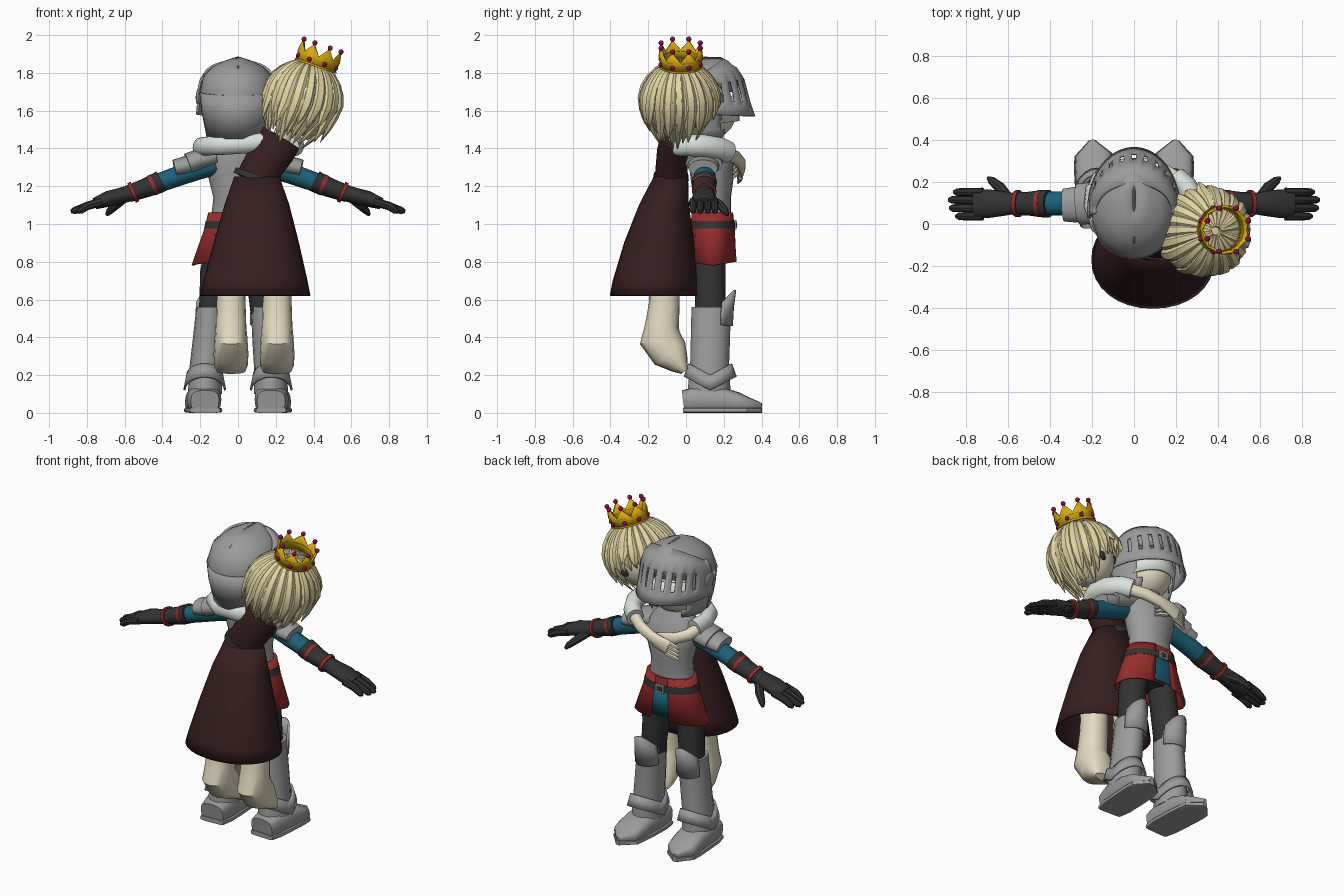
import bpy, bmesh, math, random
from math import sin, cos, radians, tau
from mathutils import Vector, Matrix

random.seed(4)
if "Cube" in bpy.data.objects:
    bpy.data.objects.remove(bpy.data.objects["Cube"])
parts = []


def material(name, *rgb):
    m = bpy.data.materials.new(name)
    m.use_nodes = True
    m.diffuse_color = (*rgb, 1)
    m.node_tree.nodes["Principled BSDF"].inputs["Base Color"].default_value = (*rgb, 1)
    return m


STEEL = material("steel grey", .33, .33, .33)
BLACK = material("charcoal", .033, .033, .034)
MAROON = material("dark maroon", .038, .013, .014)
HAIR = material("straw blond", .77, .67, .37)
SKIN = material("pale skin", .78, .71, .53)
WHITE = material("soft white", .69, .76, .7)
TEAL = material("teal cloth", .012, .12, .19)
RED = material("red cloth", .31, .026, .026)
GOLD = material("gold", .69, .41, .004)
GEM = material("magenta gem", .26, .004, .07)


def finish(name, bm, mat, mirror=False, thick=0, matrix=None):
    if matrix:
        bm.transform(matrix)
    bmesh.ops.recalc_face_normals(bm, faces=bm.faces)
    me = bpy.data.meshes.new(name)
    bm.to_mesh(me)
    bm.free()
    me.materials.append(mat)
    ob = bpy.data.objects.new(name, me)
    bpy.context.collection.objects.link(ob)
    if thick:
        mod = ob.modifiers.new("thickness", 'SOLIDIFY')
        mod.thickness, mod.offset = thick, 0
    if mirror:
        ob.modifiers.new("mirror", 'MIRROR')
    parts.append(ob)
    return ob


def skin_rings(bm, rings, closed=True, skip=lambda i, j: False):
    n = len(rings[0])
    for j, (low, high) in enumerate(zip(rings, rings[1:])):
        for i in range(n if closed else n - 1):
            if not skip(i, j):
                k = (i + 1) % n
                bm.faces.new((low[i], low[k], high[k], high[i]))


def add_loft(bm, rows, n=16, ref=(1, 0, 0), flat=False, p=1, cap=True):
    """Rows are x, y, z, half size along ref, half size across it."""
    pts, ref, rings = [Vector(r[:3]) for r in rows], Vector(ref), []
    for i, r in enumerate(rows):
        t = pts[min(i + 1, len(pts) - 1)] - pts[max(i - 1, 0)]
        t = Vector((0, 0, 1)) if flat else t.normalized()
        u = (ref - t * ref.dot(t)).normalized()
        v = t.cross(u)
        ring = []
        for k in range(n):
            c, s = cos(tau * k / n), sin(tau * k / n)
            c, s = (math.copysign(abs(q) ** p, q) for q in (c, s))
            ring.append(bm.verts.new(pts[i] + u * c * r[3] + v * s * r[4]))
        rings.append(ring)
    skin_rings(bm, rings)
    if cap:
        bm.faces.new(rings[0])
        bm.faces.new(rings[-1])


def loft(name, rows, mat, mirror=False, thick=0, keep=None, **kw):
    bm = bmesh.new()
    add_loft(bm, rows, **kw)
    if keep:
        bad = [f for f in bm.faces if not keep(f.calc_center_median())]
        bmesh.ops.delete(bm, geom=bad, context='FACES')
    return finish(name, bm, mat, mirror, thick)


def shell(name, rows, mat, start, end, n, cx=0, cy=0, mirror=False, thick=.012,
          skip=lambda i, j: False):
    """Curved plate; rows are front z, side z, x radius, y radius; angle 0 is +y."""
    bm, rings = bmesh.new(), []
    for zf, zs, rx, ry in rows:
        angles = [radians(start + (end - start) * i / n) for i in range(n + 1)]
        rings.append([bm.verts.new((cx + rx * sin(a), cy + ry * cos(a),
                                    zs + (zf - zs) * abs(cos(a)))) for a in angles])
    skin_rings(bm, rings, False, skip)
    bmesh.ops.remove_doubles(bm, verts=bm.verts, dist=.0005)
    return finish(name, bm, mat, mirror, thick)


def add_ball(bm, centre, size, seg=16):
    m = Matrix.Translation(centre) @ Matrix.Diagonal((*size, 1))
    bmesh.ops.create_uvsphere(bm, u_segments=seg, v_segments=seg // 2 + 2, radius=1, matrix=m)


def ball(name, centre, size, mat, mirror=False):
    bm = bmesh.new()
    add_ball(bm, centre, size, 20)
    return finish(name, bm, mat, mirror)


def block(name, centre, size, mat):
    bm = bmesh.new()
    bmesh.ops.create_cube(bm, matrix=Matrix.Translation(centre) @ Matrix.Diagonal((*size, 1)))
    finish(name, bm, mat)


# Knight: boots and legs
foot = [(.175, -.012, .06, .075, .06), (.178, .06, .07, .09, .07), (.185, .2, .066, .093, .066),
        (.19, .27, .055, .092, .055), (.193, .33, .042, .086, .04), (.2, .4, .034, .01, .018)]
loft("boot_foot", foot, STEEL, True, p=.65)
loft("boot_sole", [(x, y, .014, a + .005, .014) for x, y, z, a, b in foot], STEEL, True, p=.4)
loft("boot_shaft", [(.176, .122, .1, .09, .115), (.17, .125, .25, .086, .103),
                    (.155, .13, .42, .081, .104), (.145, .133, .56, .076, .104)], STEEL, True, flat=True)
shell("ankle_plate", [(.26, .2, .092, .11), (.19, .12, .108, .135)], STEEL,
      0, 360, 24, .176, .128, True)
shell("knee_plate", [(.65, .53, .08, .13), (.56, .5, .085, .118), (.46, .47, .086, .112)],
      STEEL, -62, 62, 10, .145, .13, True)
loft("thigh", [(.137, .13, .52, .07, .08), (.12, .125, .75, .08, .083), (.09, .125, .95, .075, .085)],
     BLACK, True, flat=True)

# Knight: skirt, belt and breastplate
loft("pelvis", [(0, .135, .84, .1, .075), (0, .135, 1.03, .135, .095)], BLACK, flat=True)
shell("front_tabard", [(1.0, 1.0, .15, .108), (.82, .84, .2, .112)], TEAL, -38, 38, 8, 0, .145)
shell("red_skirt", [(1.06, 1.06, .152, .106), (.98, .98, .17, .112), (.8, .78, .24, .125)],
      RED, 16, 344, 36, 0, .142)
loft("waist_sash", [(0, .142, 1.015, .16, .112), (0, .142, 1.06, .152, .107)], RED, n=28, flat=True)
loft("belt", [(0, .142, .975, .18, .121), (0, .142, 1.016, .171, .118)], BLACK, n=28, flat=True)
block("belt_buckle", (0, .262, .995), (.06, .012, .05), STEEL)
block("buckle_centre", (0, .266, .995), (.036, .008, .028), BLACK)
loft("breastplate", [(0, .138, 1.04, .142, .1), (0, .138, 1.14, .13, .1), (0, .138, 1.25, .158, .115),
                     (0, .132, 1.33, .17, .115), (0, .12, 1.39, .15, .1), (0, .1, 1.46, .09, .085)],
     STEEL, n=24, flat=True)

# Knight: arms and gloves
side = dict(mirror=True, ref=(0, 1, 0))
loft("arm_sleeve", [(.12, .1, 1.32, .06, .06), (.22, .1, 1.288, .058, .056),
                    (.44, .097, 1.21, .056, .05)], TEAL, **side)
loft("shoulder_plate", [(.12, .105, 1.36, .085, .05), (.2, .1, 1.34, .1, .058),
                        (.265, .095, 1.318, .098, .058)], STEEL, **side)
loft("shoulder_lower_plate", [(.22, .095, 1.322, .075, .048), (.28, .092, 1.308, .085, .05),
                              (.336, .09, 1.295, .078, .046)], STEEL, **side)
loft("glove_cuff", [(.405, .097, 1.228, .066, .058), (.43, .097, 1.215, .066, .056),
                    (.5, .097, 1.187, .057, .05), (.58, .097, 1.16, .053, .045)], BLACK, **side)
for name, x, z in (("upper_wrist_band", .45, 1.207), ("lower_wrist_band", .555, 1.168)):
    loft(name, [(x - .009, .097, z + .004, .065, .057), (x + .009, .097, z - .004, .064, .056)], RED, **side)
bm = bmesh.new()
across = (0, 1, 0)
add_loft(bm, [(.56, .097, 1.167, .048, .044), (.62, .097, 1.15, .058, .042),
              (.69, .097, 1.132, .068, .042), (.76, .095, 1.107, .068, .03)], ref=across)
for y, tip in ((.037, .85), (.076, .88), (.115, .885), (.152, .86)):
    add_loft(bm, [(.72, y, 1.119, .021, .024), (.8, y, 1.095, .02, .022),
                  (tip - .015, y, 1.07, .018, .018), (tip, y, 1.064, .009, .009)], n=8, ref=across)
add_loft(bm, [(.6, .12, 1.14, .025, .028), (.64, .175, 1.105, .024, .026),
              (.68, .208, 1.068, .02, .02), (.695, .22, 1.048, .009, .009)], n=8, ref=(0, 0, 1))
finish("glove_hand", bm, BLACK, True)

# Knight: head and helmet
ball("knight_head", (0, .08, 1.585), (.15, .185, .15), SKIN)
shell("knight_fringe", [(1.68, 1.66, .15, .185), (1.62, 1.6, .162, .2), (1.545, 1.52, .162, .202)],
      WHITE, -75, 75, 16, 0, .075)
loft("helmet_dome", [(0, .06, 1.45, .158, .172), (0, .06, 1.5, .168, .188), (0, .057, 1.6, .186, .208),
                     (0, .055, 1.7, .196, .215), (0, .07, 1.78, .18, .2), (0, .09, 1.83, .13, .16),
                     (0, .105, 1.86, .07, .115), (0, .12, 1.88, .008, .06)],
     STEEL, n=36, flat=True, thick=.01, cap=False,
     keep=lambda c: c.z > 1.7 or c.y < .09 + abs(c.x) * .85)
shell("helmet_rear_plate", [(1.68, 1.7, .203, .222), (1.58, 1.6, .192, .214), (1.45, 1.46, .165, .178)],
      STEEL, 100, 260, 20, 0, .057, thick=.008)
loft("helmet_crest", [(0, -.16, 1.7, .007, .004), (0, -.13, 1.776, .007, .005), (0, -.07, 1.832, .007, .006),
                      (0, .1, 1.882, .007, .006), (0, .19, 1.872, .007, .006)], STEEL, n=6)
shell("visor", [(1.865, 1.78, .178, .12), (1.825, 1.75, .2, .195), (1.765, 1.72, .207, .234),
                (1.65, 1.64, .212, .264), (1.62, 1.61, .213, .273), (1.57, 1.58, .217, .292)],
      STEEL, -97, 97, 37, 0, .07,
      skip=lambda i, j: j == 2 and i % 3 == 0 and 5 < i < 31)
ball("visor_hinge", (.21, .07, 1.67), (.014, .045, .045), STEEL, True)

# Rider: legs and dress
for name, x in (("rider_right_leg", -.037), ("rider_left_leg", .207)):
    loft(name, [(x, -.11, .8, .07, .08), (x, -.115, .58, .077, .081), (x, -.127, .46, .081, .09),
                (x, -.138, .395, .087, .11), (x, -.085, .315, .092, .1), (x, -.035, .255, .09, .055),
                (x, -.008, .22, .076, .022)], SKIN, p=.88)
loft("dress_skirt", [(.1, -.08, 1.25, .116, .087), (.1, -.117, 1.1, .168, .128),
                     (.097, -.142, .9, .222, .182), (.092, -.162, .7, .272, .222),
                     (.09, -.17, .62, .29, .23)], MAROON, n=32, flat=True, cap=False, thick=.008, p=.95)
loft("dress_bodice", [(.095, -.08, 1.22, .114, .086), (.135, -.075, 1.31, .108, .085),
                      (.187, -.065, 1.39, .115, .088), (.226, -.058, 1.455, .114, .078)], MAROON, n=20)
loft("dress_belt", [(.095, -.08, 1.232, .125, .095), (.105, -.08, 1.262, .122, .092)], BLACK, n=24)
loft("rider_neck", [(.22, -.05, 1.42, .05, .05), (.27, -.03, 1.56, .05, .05)], SKIN)

# Rider: embracing arms
up = (0, 0, 1)
loft("rider_right_sleeve", [(.2, -.07, 1.44, .045, .04), (.08, -.09, 1.428, .052, .045),
                            (-.08, -.075, 1.418, .052, .045), (-.165, -.005, 1.413, .05, .045),
                            (-.195, .09, 1.405, .054, .045), (-.18, .175, 1.39, .056, .05)], WHITE, ref=up)
loft("rider_left_sleeve", [(.28, -.06, 1.41, .05, .045), (.3, .01, 1.417, .058, .05),
                           (.29, .1, 1.415, .058, .05), (.25, .18, 1.4, .06, .052),
                           (.2, .225, 1.38, .058, .05)], WHITE, ref=up)


def embrace(name, path, drop):
    bm = bmesh.new()
    add_loft(bm, path, n=12, ref=up)
    x, y, z = path[-1][:3]
    d = math.copysign(1, x - path[0][0])
    for k in range(4):
        h = z + .036 - k * .024
        add_loft(bm, [(x - d * .02, y, h, .014, .014), (x + d * .035, y - .005, h - drop, .013, .012),
                      (x + d * .065, y - .015, h - drop * 2, .007, .007)], n=6, ref=up)
    finish(name, bm, SKIN)


embrace("rider_right_forearm", [(-.195, .15, 1.385, .036, .034), (-.17, .22, 1.365, .036, .032),
                                (-.11, .255, 1.342, .034, .028), (-.06, .266, 1.323, .046, .022),
                                (-.01, .268, 1.308, .048, .017)], .012)
embrace("rider_left_forearm", [(.215, .21, 1.38, .036, .034), (.13, .264, 1.352, .036, .032),
                               (.04, .288, 1.325, .034, .028), (-.03, .295, 1.302, .046, .02),
                               (-.08, .29, 1.285, .048, .017)], .015)

# Rider: head, face and hair share one tilted frame
HEAD = (Matrix.Translation((.337, -.033, 1.65)) @ Matrix.Rotation(radians(15), 4, 'Y')
        @ Matrix.Rotation(radians(18), 4, 'Z'))
bm = bmesh.new()
add_ball(bm, (0, .02, -.025), (.148, .145, .16), 24)
finish("rider_head", bm, SKIN, matrix=HEAD)
bm = bmesh.new()
for x in (-.066, .066):
    add_ball(bm, (x, .146, -.055), (.025, .012, .028), 12)
finish("rider_eyes", bm, BLACK, matrix=HEAD)

bm = bmesh.new()
add_ball(bm, (0, 0, 0), (.188, .188, .195), 28)
open_face = [f for f in bm.faces if (lambda c: (c.y > .05 and c.z < .03) or c.z < -.17)(f.calc_center_median())]
bmesh.ops.delete(bm, geom=open_face, context='FACES')
finish("hair_cap", bm, HAIR, matrix=HEAD)

# Swept hair locks in two layers, with uneven, slightly flared tips
bm = bmesh.new()
for layer, (count, base, cut) in enumerate(((28, .192, 0), (22, .202, -20))):
    for i in range(count):
        th = tau * (i + layer / 2) / count
        front = sin(th)
        end = 96 if front > .66 else (134 if front > .2 else 148) + cut
        end += random.uniform(-12, 9)
        radius = base + random.uniform(-.005, .007)
        flare = random.uniform(.005, .022) * layer
        rows = []
        for k in range(9):
            deg = 6 + (end - 6) * k / 8
            ph = radians(min(deg, 90))
            fall = max(deg - 90, 0) / 60
            r = radius * sin(ph) * (1 - .48 * fall ** 1.4) + flare * max(0, k - 6)
            z = radius * (1.05 * cos(ph) - 1.2 * fall)
            taper = (.7 if k == 7 else .1 if k == 8 else 1) * (r / radius) ** .7
            a = th + .12 * sin(ph)
            rows.append((r * cos(a) - .035 * fall, r * sin(a), z, .034 * taper, .022 * taper))
        add_loft(bm, rows, n=6, ref=(-sin(th), cos(th), 0))
finish("hair_strands", bm, HAIR, matrix=HEAD)

# Crown with points and gems
CROWN = Matrix.Translation((.41, -.028, 1.835)) @ Matrix.Rotation(radians(19), 4, 'Y')
SPIKES = 8


def around(k, r, z):
    a = tau * (k + 1) / (SPIKES * 2)
    return Vector((r * cos(a), r * sin(a), z))


bm = bmesh.new()
rings = [[bm.verts.new(around(k, r, peak if k % 2 == 0 else dip)) for k in range(SPIKES * 2)]
         for r, peak, dip in ((.106, 0, 0), (.108, .045, .045), (.112, .108, .055))]
skin_rings(bm, rings)
finish("crown", bm, GOLD, thick=.012, matrix=CROWN)
for name, z in (("crown_lower_rim", .003), ("crown_upper_rim", .045)):
    bm = bmesh.new()
    add_loft(bm, [(0, 0, z - .005, .116, .116), (0, 0, z + .005, .116, .116),
                  (0, 0, z + .005, .1, .1), (0, 0, z - .005, .1, .1),
                  (0, 0, z - .005, .116, .116)], flat=True, cap=False)
    finish(name, bm, GOLD, matrix=CROWN)
bm = bmesh.new()
for k in range(0, SPIKES * 2, 2):
    add_ball(bm, around(k, .112, .116), (.014,) * 3, 10)
    add_ball(bm, around(k, .113, .025), (.013,) * 3, 10)
finish("crown_gems", bm, GEM, matrix=CROWN)

# Smooth shading with crisp edges
bpy.ops.object.select_all(action='DESELECT')
for ob in parts:
    ob.select_set(True)
bpy.context.view_layer.objects.active = parts[0]
bpy.ops.object.shade_smooth_by_angle(angle=radians(38))
